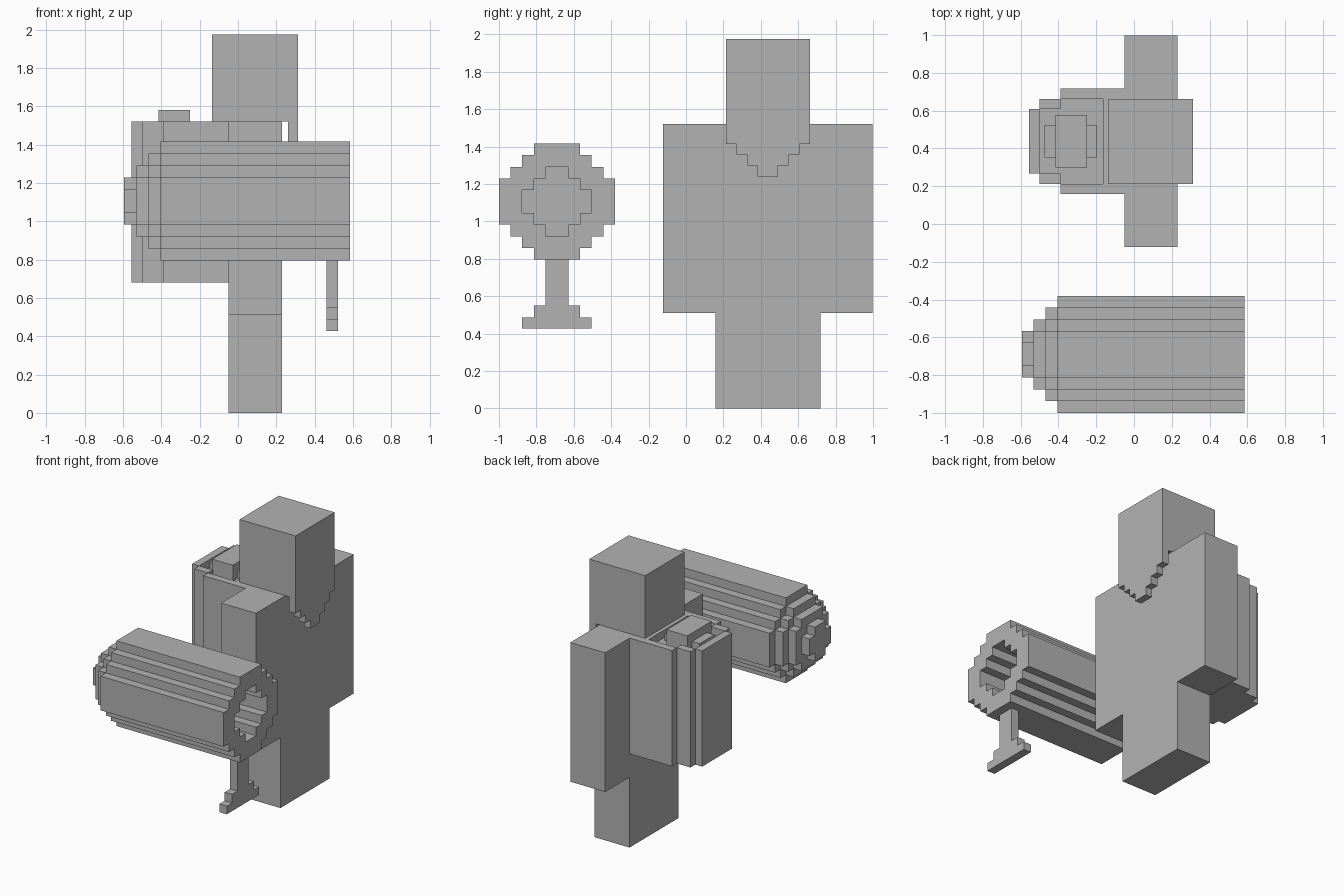
import bpy, bmesh

if "Cube" in bpy.data.objects:
    bpy.data.objects.remove(bpy.data.objects["Cube"])

grey = bpy.data.materials.new("plain_grey")
grey.diffuse_color = (0.45, 0.45, 0.45, 1)
grey.use_nodes = True
grey.node_tree.nodes["Principled BSDF"].inputs["Base Color"].default_value = grey.diffuse_color


def prism(name, outline, lo, hi, axis):
    """Extrude an outline: (y, z) along x, or (x, y) along z."""
    bm = bmesh.new()
    place = (lambda p, t: (t, p[0], p[1])) if axis == "x" else (lambda p, t: (p[0], p[1], t))
    base = [bm.verts.new(place(p, lo)) for p in outline]
    top = [bm.verts.new(place(p, hi)) for p in outline]
    bm.faces.new(base)
    bm.faces.new(top)
    n = len(outline)
    for i in range(n):
        j = (i + 1) % n
        bm.faces.new((base[i], base[j], top[j], top[i]))
    bmesh.ops.recalc_face_normals(bm, faces=bm.faces)
    mesh = bpy.data.meshes.new(name)
    bm.to_mesh(mesh)
    bm.free()
    mesh.materials.append(grey)
    ob = bpy.data.objects.new(name, mesh)
    bpy.context.collection.objects.link(ob)
    return ob


def rect(a0, a1, b0, b1):
    return [(a0, b0), (a1, b0), (a1, b1), (a0, b1)]


def mirror(half, centre, side):
    """Close a half outline by mirroring coordinate number `side`."""
    if side == 0:
        return ([(centre + a, b) for a, b in half]
                + [(centre - a, b) for a, b in reversed(half)])
    return ([(a, centre + b) for a, b in half]
            + [(a, centre - b) for a, b in reversed(half)])


def cut(target, cutter):
    cutter.hide_render = True
    cutter.hide_viewport = True
    mod = target.modifiers.new("hollow", "BOOLEAN")
    mod.operation = "DIFFERENCE"
    mod.solver = "EXACT"
    mod.object = cutter


U = 0.0619            # block size of the tube
CY, CZ = -0.69, 1.106  # tube axis


def stepped_disc(corners):
    """Blocky circle from the outer corners of one quadrant."""
    q = []
    for i, (a, b) in enumerate(corners):
        q.append((a, b))
        if i + 1 < len(corners):
            q.append((a, corners[i + 1][1]))
    pts = (q + [(a, -b) for a, b in reversed(q)] + [(-a, -b) for a, b in q]
           + [(-a, b) for a, b in reversed(q)])
    return [(CY + a * U, CZ + b * U) for a, b in pts]


# Figure: body with arms and legs, head, pointed beard
MID = 0.438
prism("body", mirror([(0.28, 0), (0.28, 0.51), (0.56, 0.51), (0.56, 1.52)], MID, 0),
      -0.05, 0.23, "x")
prism("head", rect(-0.137, 0.312, MID - 0.225, MID + 0.225), 1.52, 1.975, "z")
prism("beard", mirror([(0.055, 1.24), (0.055, 1.30), (0.11, 1.30), (0.11, 1.357),
                       (0.168, 1.357), (0.168, 1.413), (0.225, 1.413), (0.225, 1.52)],
                      MID, 0), 0.26, 0.312, "x")

# Hollow barrel on the back, with a stepped plug inside
barrel = prism("back_barrel", mirror([(-0.05, 0.28), (-0.39, 0.28), (-0.39, 0.225),
                                      (-0.50, 0.225), (-0.50, 0.17), (-0.555, 0.17)],
                                     MID, 1), 0.68, 1.52, "z")
cut(barrel, prism("barrel_cutter", mirror([(-0.165, 0.225), (-0.39, 0.225), (-0.39, 0.17),
                                           (-0.50, 0.17)], MID, 1), 1.465, 1.7, "z"))
prism("plug_base", rect(-0.475, -0.195, MID - 0.085, MID + 0.085), 1.465, 1.518, "z")
prism("plug_top", rect(-0.415, -0.25, MID - 0.14, MID + 0.14), 1.465, 1.58, "z")

# Tube: hollow main length and a tapering closed end
tube = prism("tube", stepped_disc([(2, 5), (3, 4), (4, 3), (5, 2)]), -0.405, 0.585, "x")
cut(tube, prism("bore_cutter", stepped_disc([(1, 3), (2, 2), (3, 1)]), -0.34, 0.7, "x"))
ends = [[(2, 4), (3, 3), (4, 2)], [(2, 3), (3, 2)], [(1, 2), (2, 1)]]
for i, corners in enumerate(ends):
    x = -0.405 - i * 0.063
    prism(f"tube_end_{i + 1}", stepped_disc(corners), x - 0.063, x, "x")

# Stand under the tube mouth
prism("tube_stand", mirror([(3 * U, 0.428), (3 * U, 0.487), (2 * U, 0.487), (2 * U, 0.549),
                            (U, 0.549), (U, 0.797)], CY, 0), 0.463, 0.523, "x")
